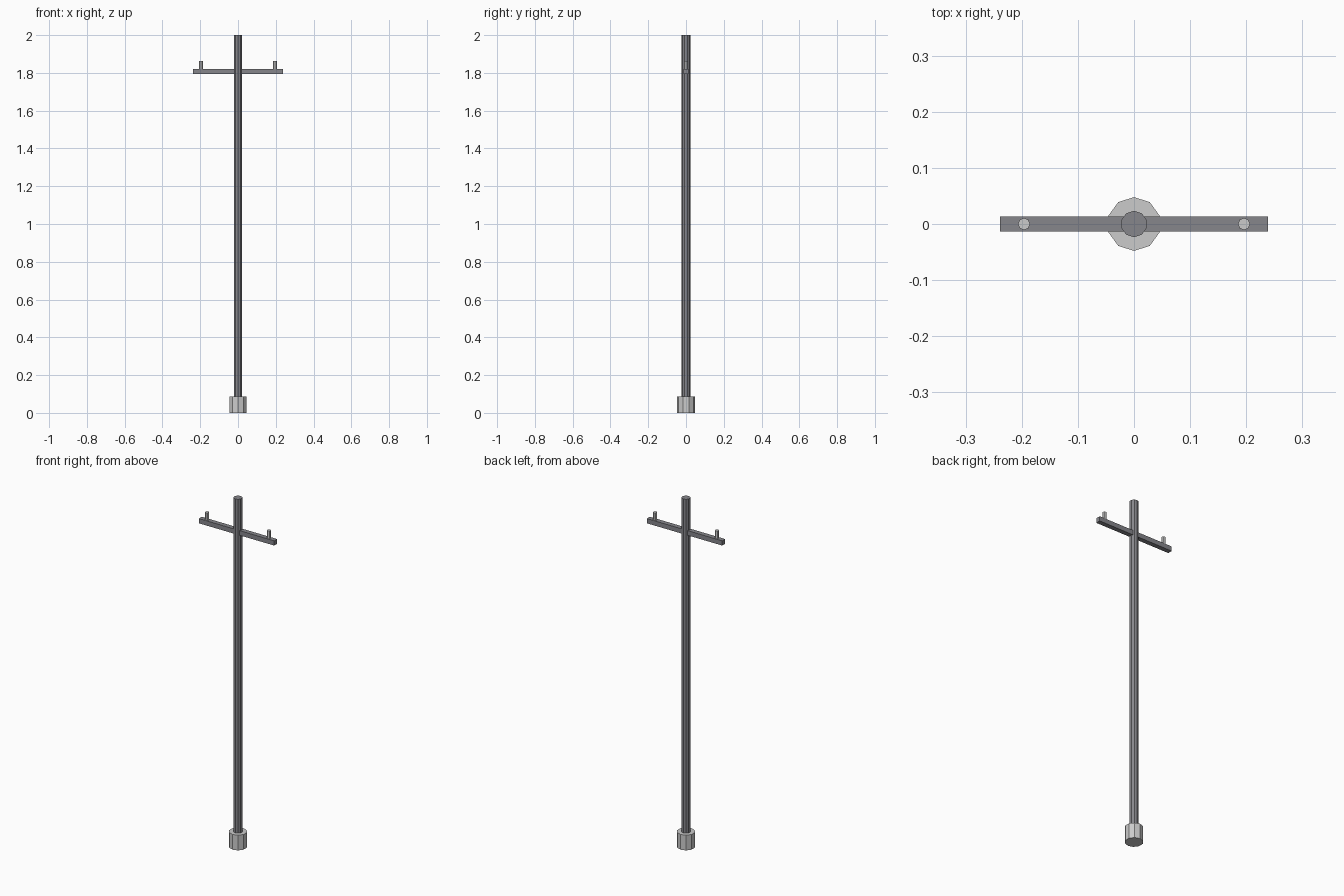
import bpy

if "Cube" in bpy.data.objects:
    bpy.data.objects.remove(bpy.data.objects["Cube"])


def material(name, color):
    mat = bpy.data.materials.new(name)
    mat.diffuse_color = (*color, 1.0)
    mat.use_nodes = True
    mat.node_tree.nodes["Principled BSDF"].inputs["Base Color"].default_value = mat.diffuse_color
    return mat


dark = material("dark_grey", (0.24, 0.24, 0.26))
concrete = material("concrete", (0.56, 0.56, 0.59))
ceramic = material("ceramic", (0.68, 0.69, 0.69))


def cylinder(name, sides, radius, z0, z1, mat, x=0.0):
    bpy.ops.mesh.primitive_cylinder_add(
        vertices=sides, radius=radius, depth=z1 - z0,
        location=(x, 0, (z0 + z1) / 2))
    obj = bpy.context.object
    obj.name = name
    obj.data.materials.append(mat)
    return obj


# Ten-sided footing and the tall pole rising through it
cylinder("footing", 10, 0.048, 0.0, 0.087, concrete)
cylinder("pole", 10, 0.0236, 0.01, 2.0, dark)

# Horizontal crossarm with a square section
bpy.ops.mesh.primitive_cube_add(size=1, location=(0, 0, 1.807))
arm = bpy.context.object
arm.name = "crossarm"
arm.scale = (0.478, 0.027, 0.027)
bpy.ops.object.transform_apply(location=False, rotation=False, scale=True)
arm.data.materials.append(dark)

# Insulator pins near both ends of the crossarm
for side, x in (("left", -0.196), ("right", 0.196)):
    cylinder(f"insulator_{side}", 8, 0.0107, 1.815, 1.864, ceramic, x)
